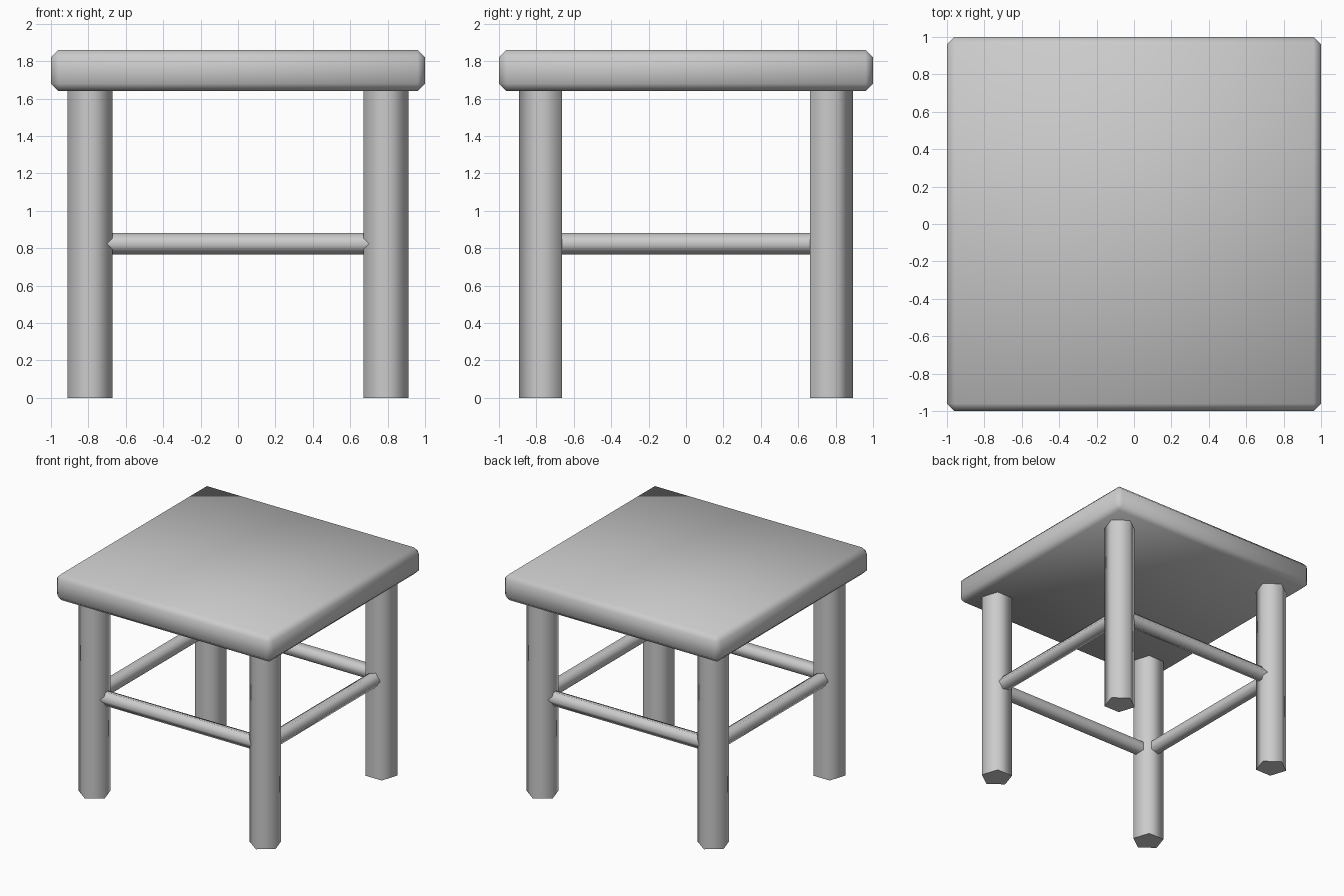
import bpy
from math import pi, radians
from mathutils import Matrix

cube = bpy.data.objects.get("Cube")
if cube:
    bpy.data.objects.remove(cube, do_unlink=True)

# One plain grey for the whole stool
grey = bpy.data.materials.new("plain_grey")
grey.use_nodes = True
colour = (0.6, 0.6, 0.6, 1)
grey.diffuse_color = colour
grey.node_tree.nodes["Principled BSDF"].inputs["Base Color"].default_value = colour

LEG_X, LEG_Y = 0.79, 0.766
SEAT_BOTTOM, SEAT_TOP = 1.64, 1.86
RAIL_Z = 0.824


def finish(obj, name):
    """Name, colour and smooth the active part, keeping end caps sharp."""
    obj.name = name
    obj.data.materials.append(grey)
    bpy.ops.object.shade_smooth_by_angle(angle=radians(75))
    return obj


def five_sided_bar(name, radius, length, turn):
    """Upright pentagonal bar whose leading edge faces +y before turning."""
    bpy.ops.mesh.primitive_cylinder_add(vertices=5, radius=radius, depth=length)
    obj = bpy.context.object
    obj.data.transform(turn)
    return finish(obj, name)


# Seat: square slab with chamfered edges
bpy.ops.mesh.primitive_cube_add(size=1)
seat = bpy.context.object
seat.data.transform(Matrix.Diagonal((2, 2, SEAT_TOP - SEAT_BOTTOM, 1)))
seat.location.z = (SEAT_BOTTOM + SEAT_TOP) / 2
bevel = seat.modifiers.new("chamfer", "BEVEL")
bevel.width = 0.04
bevel.segments = 1
bpy.ops.object.modifier_apply(modifier=bevel.name)
finish(seat, "seat")

# Legs: pentagonal posts with one edge facing outward to front or back
for y_side, end in ((-1, "front"), (1, "back")):
    turn = Matrix.Rotation(pi if y_side < 0 else 0, 4, "Z")
    for x_side, side in ((-1, "right"), (1, "left")):
        leg = five_sided_bar(f"{end}_{side}_leg", 0.1265, SEAT_BOTTOM + 0.02, turn)
        leg.location = (x_side * LEG_X, y_side * LEG_Y, (SEAT_BOTTOM + 0.02) / 2)

# Rails: thin pentagonal bars joining the legs, outer edge leading
lay_along_x = Matrix.Rotation(pi / 2, 4, "Y")
for name, angle, length, x, y in (
    ("back_rail", 0, 2 * LEG_X, 0, LEG_Y),
    ("front_rail", pi, 2 * LEG_X, 0, -LEG_Y),
    ("left_rail", -pi / 2, 2 * LEG_Y, LEG_X, 0),
    ("right_rail", pi / 2, 2 * LEG_Y, -LEG_X, 0),
):
    turn = Matrix.Rotation(angle, 4, "Z") @ lay_along_x
    rail = five_sided_bar(name, 0.0617, length, turn)
    rail.location = (x, y, RAIL_Z)
